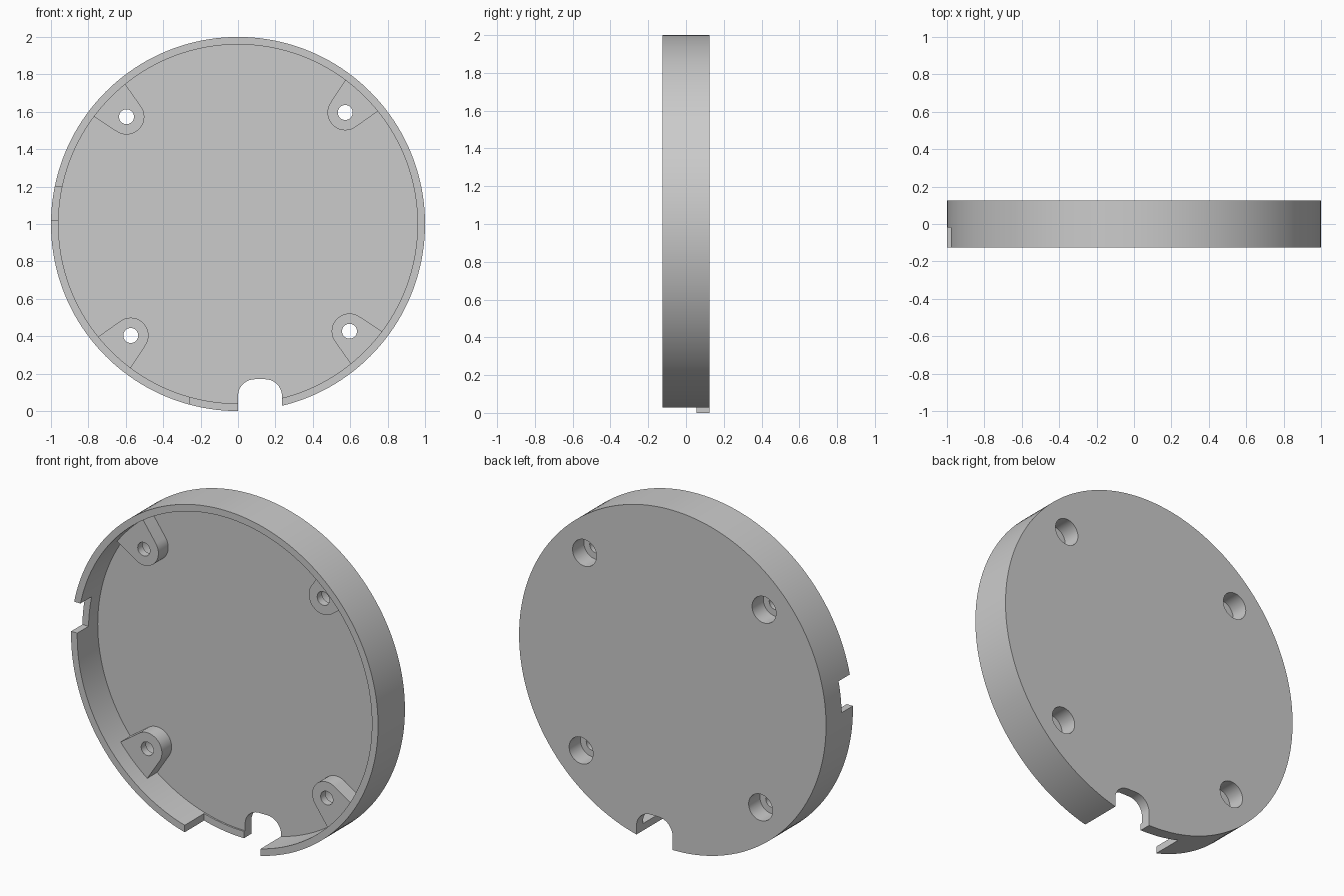
import bpy, bmesh, math
from mathutils import Vector

if "Cube" in bpy.data.objects:
    bpy.data.objects.remove(bpy.data.objects["Cube"])

FRONT, BACK, FLOOR, LUG_FACE = -0.125, 0.125, 0.066, -0.025
CENTRE = Vector((0, 1))

grey = bpy.data.materials.new("plain grey")
grey.use_nodes = True
GREY = (0.6, 0.6, 0.6, 1)
grey.diffuse_color = GREY
grey.node_tree.nodes["Principled BSDF"].inputs["Base Color"].default_value = GREY


def arc(cx, cz, r, start, end, n):
    """Points on an arc, angles in degrees."""
    angles = [math.radians(start + (end - start) * i / n) for i in range(n + 1)]
    return [Vector((cx + r * math.cos(a), cz + r * math.sin(a))) for a in angles]


def circle(c, r, n):
    return arc(c.x, c.y, r, 0, 360, n)[:-1]


def prism(name, outline, y0, y1):
    """Extrude an x-z outline from y0 to y1."""
    bm = bmesh.new()
    face = bm.faces.new([bm.verts.new((p.x, y0, p.y)) for p in outline])
    ext = bmesh.ops.extrude_face_region(bm, geom=[face])["geom"]
    verts = [v for v in ext if isinstance(v, bmesh.types.BMVert)]
    bmesh.ops.translate(bm, verts=verts, vec=(0, y1 - y0, 0))
    bmesh.ops.recalc_face_normals(bm, faces=bm.faces)
    mesh = bpy.data.meshes.new(name)
    bm.to_mesh(mesh)
    bm.free()
    mesh.materials.append(grey)
    obj = bpy.data.objects.new(name, mesh)
    bpy.context.collection.objects.link(obj)
    return obj


def box(name, x0, x1, y0, y1, z0, z1):
    corners = [Vector(p) for p in ((x0, z0), (x1, z0), (x1, z1), (x0, z1))]
    return prism(name, corners, y0, y1)


def combine(target, tool, operation):
    """Apply a boolean and discard the tool."""
    bpy.context.view_layer.objects.active = target
    mod = target.modifiers.new("combine", "BOOLEAN")
    mod.operation, mod.solver, mod.object = operation, "EXACT", tool
    bpy.ops.object.modifier_apply(modifier=mod.name)
    bpy.data.objects.remove(tool)


# Round cover with a shallow open front
cover = prism("round_cover", circle(CENTRE, 1, 160), FRONT, BACK)
combine(cover, prism("cavity", circle(CENTRE, 0.96, 160), FRONT - 0.1, FLOOR), "DIFFERENCE")

# Four flared screw lugs, each with a through hole and a rear counterbore
for i in range(4):
    turn = math.radians(46.1 + 90 * i)
    out = Vector((math.cos(turn), math.sin(turn)))
    side = Vector((-out.y, out.x))
    hub = CENTRE + out * 0.827
    local = arc(0, 0, 0.095, 101, 259, 20) + [Vector((0.153, -0.126)), Vector((0.153, 0.126))]
    outline = [hub + out * p.x + side * p.y for p in local]
    combine(cover, prism("lug", outline, LUG_FACE, 0.09), "UNION")
    combine(cover, prism("hole", circle(hub, 0.04, 32), FRONT, BACK + 0.1), "DIFFERENCE")
    combine(cover, prism("counterbore", circle(hub, 0.078, 40), 0.02, BACK + 0.1), "DIFFERENCE")

# Rounded cable slot at the bottom
slot = [Vector((0, -0.1)), Vector((0.235, -0.1))]
slot += arc(0.145, 0.08, 0.09, 0, 90, 12) + arc(0.09, 0.08, 0.09, 90, 180, 12)
combine(cover, prism("slot", slot, FRONT - 0.1, BACK + 0.1), "DIFFERENCE")

# Wall openings beside the slot and on the right side
combine(cover, box("low_opening", -0.26, 0.1, FRONT - 0.1, 0.056, -0.1, 0.1), "DIFFERENCE")
combine(cover, box("side_opening", -1.1, -0.9, FRONT - 0.1, -0.02, 1.02, 1.2), "DIFFERENCE")

bpy.ops.object.select_all(action="DESELECT")
cover.select_set(True)
bpy.context.view_layer.objects.active = cover
bpy.ops.object.shade_smooth_by_angle(angle=math.radians(30))
